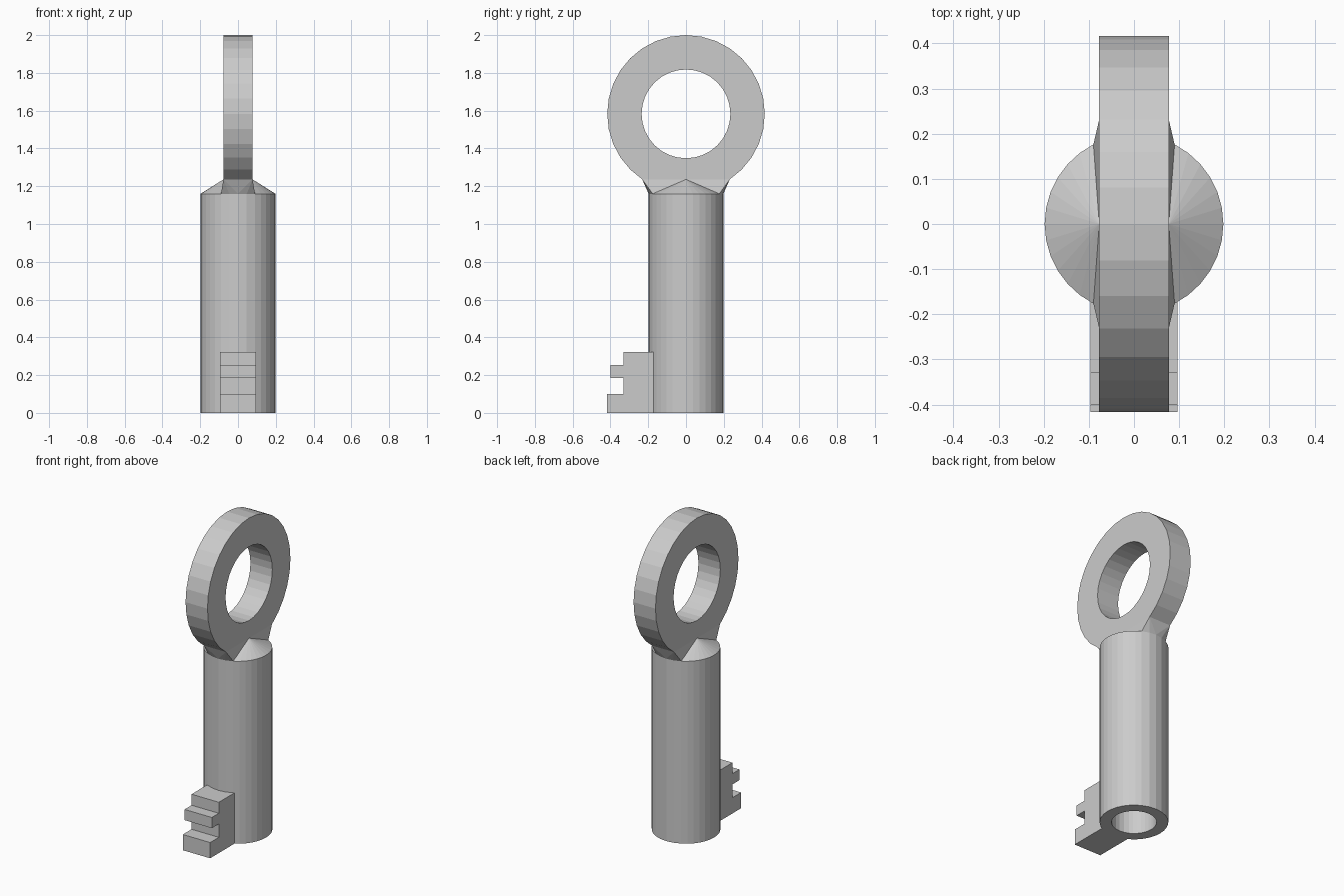
import bpy, bmesh
from math import sin, cos, pi, radians

if "Cube" in bpy.data.objects:
    bpy.data.objects.remove(bpy.data.objects["Cube"])

N, CZ, RO, RI, HX = 32, 1.583, 0.417, 0.235, 0.077
RS, ZS, RH, DEPTH = 0.198, 1.16, 0.13, 0.95


def finish(bm, name):
    bmesh.ops.recalc_face_normals(bm, faces=bm.faces)
    me = bpy.data.meshes.new(name)
    bm.to_mesh(me)
    bm.free()
    ob = bpy.data.objects.new(name, me)
    bpy.context.collection.objects.link(ob)
    return ob


def bridge(bm, a, b, ids=range(N)):
    for i in ids:
        j = (i + 1) % N
        bm.faces.new((a[i], a[j], b[j], b[i]))


# Bow and hollow shaft in one skin
bm = bmesh.new()


def bow_loop(x, inner):
    loop = []
    for i in range(N):
        t = 2 * pi * i / N
        r = RI if inner else RO
        if not inner and min(i, N - i) < 3:      # flat bottom of the bow
            r = RO * cos(6 * pi / N) / cos(t)
        loop.append(bm.verts.new((x, r * sin(t), CZ - r * cos(t))))
    return loop


R, L = bow_loop(HX, False), bow_loop(-HX, False)
Ri, Li = bow_loop(HX, True), bow_loop(-HX, True)
bridge(bm, R, Ri)
bridge(bm, L, Li)
bridge(bm, Ri, Li)
bridge(bm, R, L, range(3, N - 3))

# Shaft sections: wide side arcs, narrow end arcs under the bow
angles = []
for start, end, n in ((-63, 63, 12), (63, 117, 4), (117, 243, 12), (243, 297, 4)):
    angles += [radians(start + (end - start) * k / n) for k in range(n)]


def section(r, z):
    return [bm.verts.new((r * cos(a), r * sin(a), z)) for a in angles]


rim, foot = section(RS, ZS), section(RS, 0)
mouth, deep = section(RH, 0), section(RH, DEPTH)
bridge(bm, rim, foot)
bridge(bm, foot, mouth)
bridge(bm, mouth, deep)
bm.faces.new(deep)

# Sloped shoulders and neck
for apex, first in ((R[0], 0), (L[0], 16)):
    for k in range(first, first + 12):
        bm.faces.new((apex, rim[k], rim[k + 1]))
for side, plus, minus in ((R, 12, 0), (L, 16, 28)):
    bm.faces.new(side[0:4] + [rim[plus]])
    bm.faces.new([side[0], side[31], side[30], side[29], rim[minus]])
for a, b, k in ((R[3], L[3], 12), (L[29], R[29], 28)):
    v = [rim[(k + n) % N] for n in range(5)]
    for tri in ((a, v[0], v[1]), (a, v[1], v[2]), (a, v[2], b),
                (b, v[2], v[3]), (b, v[3], v[4])):
        bm.faces.new(tri)
finish(bm, "bow_and_shaft")

# Toothed bit
profile = [(-0.172, 0), (-0.417, 0), (-0.417, 0.1), (-0.33, 0.1), (-0.33, 0.185),
           (-0.4, 0.185), (-0.4, 0.253), (-0.33, 0.253), (-0.33, 0.323), (-0.172, 0.323)]
bm = bmesh.new()
face = bm.faces.new([bm.verts.new((-0.096, y, z)) for y, z in profile])
ext = bmesh.ops.extrude_face_region(bm, geom=[face], use_keep_orig=True)
bmesh.ops.translate(bm, vec=(0.192, 0, 0),
                    verts=[g for g in ext["geom"] if isinstance(g, bmesh.types.BMVert)])
finish(bm, "bit")
